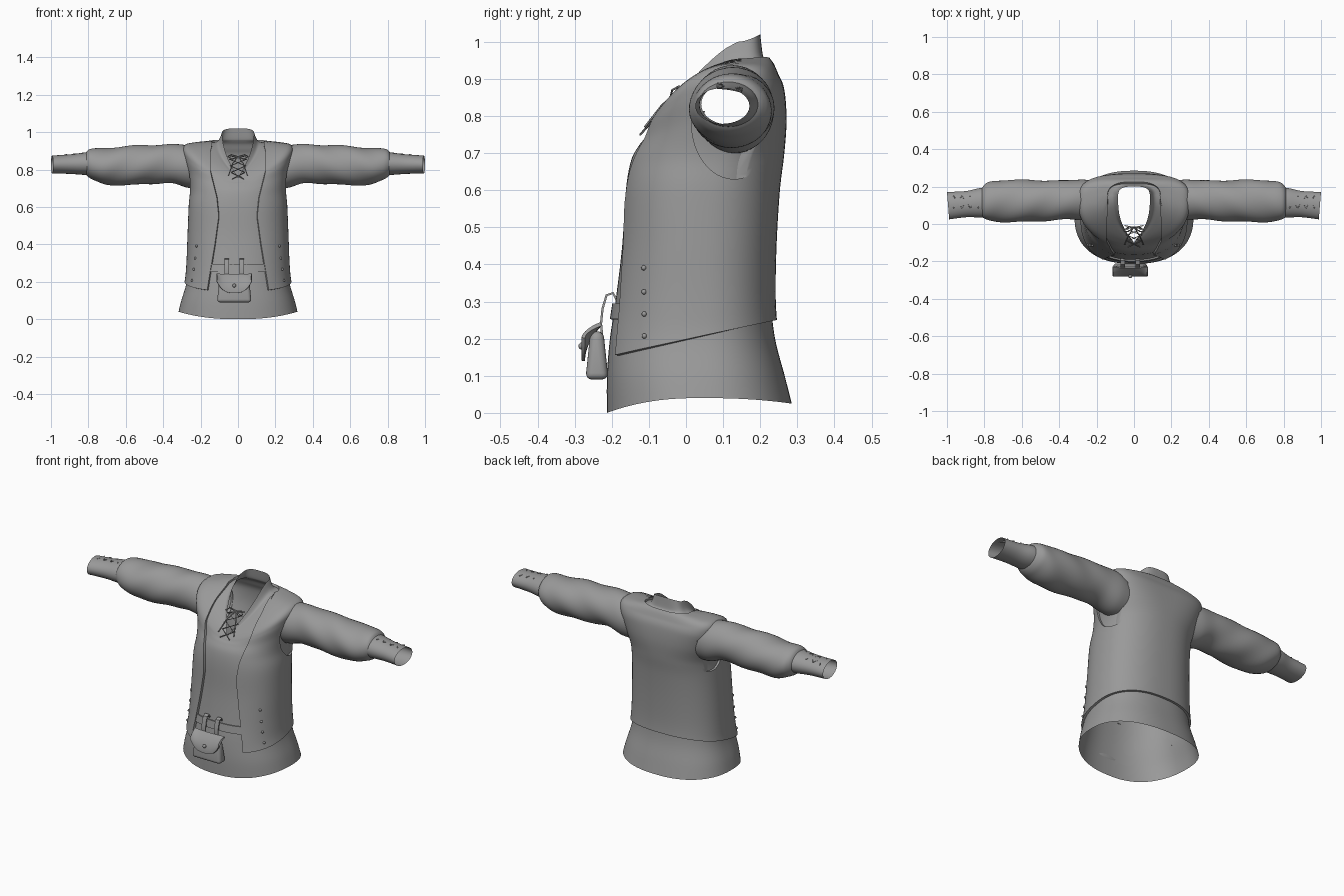
import bpy, bmesh, math
from mathutils import Vector

if "Cube" in bpy.data.objects:
    bpy.data.objects.remove(bpy.data.objects["Cube"])

grey = bpy.data.materials.new("grey_cloth")
grey.diffuse_color = (0.32, 0.32, 0.32, 1)
grey.use_nodes = True
grey.node_tree.nodes["Principled BSDF"].inputs["Base Color"].default_value = grey.diffuse_color


def add(name, verts, faces):
    me = bpy.data.meshes.new(name)
    me.from_pydata([tuple(v) for v in verts], [], faces)
    ob = bpy.data.objects.new(name, me)
    bpy.context.collection.objects.link(ob)
    me.materials.append(grey)
    return ob


def finish(ob, angle=40):
    bpy.ops.object.select_all(action='DESELECT')
    ob.select_set(True)
    bpy.context.view_layer.objects.active = ob
    bpy.ops.object.convert(target='MESH')
    bpy.ops.object.shade_smooth_by_angle(angle=math.radians(angle))


def grid(name, pts, closed=False):
    """Skin a list of point rows."""
    n, m = len(pts), len(pts[0])
    faces = [(j * m + i, j * m + (i + 1) % m, (j + 1) * m + (i + 1) % m, (j + 1) * m + i)
             for j in range(n - 1) for i in range(m if closed else m - 1)]
    return add(name, [p for r in pts for p in r], faces)


def solidify(ob, t, offset=1):
    mod = ob.modifiers.new("thick", 'SOLIDIFY')
    mod.thickness, mod.offset = t, offset


def tube(name, paths, r=0.004):
    cu = bpy.data.curves.new(name, 'CURVE')
    cu.dimensions, cu.bevel_depth, cu.bevel_resolution = '3D', r, 1
    cu.use_fill_caps = True
    for path in paths:
        sp = cu.splines.new('POLY')
        sp.points.add(len(path) - 1)
        for p, c in zip(sp.points, path):
            p.co = (*c, 1)
    cu.materials.append(grey)
    ob = bpy.data.objects.new(name, cu)
    bpy.context.collection.objects.link(ob)
    finish(ob)


def spline(rows, v):
    """Smooth interpolation between table rows."""
    i = max(0, min(int(v), len(rows) - 2))
    t = v - i
    a, b, c, d = (rows[max(0, min(k, len(rows) - 1))] for k in (i - 1, i, i + 1, i + 2))
    return [q + 0.5 * t * (r - p + t * (2 * p - 5 * q + 4 * r - s + t * (3 * (q - r) + s - p)))
            for p, q, r, s in zip(a, b, c, d)]


# Torso rings: half width, y front/side/back, z front/side/back, teardrop amount
RINGS = [(.318, -.213, .04, .285, .0, .04, .025, 0), (.303, -.213, .04, .266, .1, .1, .1, 0),
         (.274, -.205, .04, .24, .2, .2, .2, 0), (.264, -.19, .04, .23, .3, .3, .3, 0),
         (.258, -.172, .04, .232, .45, .45, .45, 0), (.252, -.162, .05, .241, .6, .6, .6, 0),
         (.246, -.148, .08, .253, .68, .69, .7, 0), (.26, -.127, .11, .259, .72, .78, .79, .1),
         (.28, -.115, .125, .253, .735, .87, .87, .2), (.28, -.11, .13, .237, .742, .92, .91, .3),
         (.22, -.107, .135, .226, .746, .935, .935, .5), (.14, -.104, .14, .215, .75, .943, .95, .8),
         (.105, -.102, .14, .207, .752, .955, .965, 1), (.085, -.1, .14, .2, .755, 1.0, 1.02, 1)]


def surf(v, a):
    """Point on the torso: v is height along the rings, a the angle from the front."""
    w, yf, ys, yb, zf, zs, zb, t = spline(RINGS, v)
    t = max(0, min(1, t))
    s, c = math.sin(a), math.cos(a)
    front = c > 0
    k = .85 - min(1, t * 5) * (.1 if front else .25)
    kx = k + 1.5 * t if front else k
    x = w * math.copysign(abs(s) ** kx, s)
    y = ys + ((yf if front else yb) - ys) * abs(c) ** k
    z = zs + ((zf if front else zb) - zs) * abs(c) ** (2 - t)
    return Vector((x, y, z))


def normal(v, a):
    return (surf(v, a + .01) - surf(v, a - .01)).cross(surf(v + .02, a) - surf(v - .02, a)).normalized()


def find(f, lo, hi):
    """Bisect for the point where f becomes positive."""
    for _ in range(30):
        mid = (lo + hi) / 2
        lo, hi = (lo, mid) if f(mid) > 0 else (mid, hi)
    return lo


# Shirt body with collar, open at the neck, hem and arms
shirt = grid("shirt_body", [[surf(j / 5, math.tau * i / 96) for i in range(96)] for j in range(66)], True)
bm = bmesh.new()
bm.from_mesh(shirt.data)
holes = [f for f in bm.faces if abs(f.calc_center_median().x) > .15 and
         ((f.calc_center_median().y - .12) / .08) ** 2 + ((f.calc_center_median().z - .825) / .085) ** 2 < 1]
bmesh.ops.delete(bm, geom=holes, context='FACES')
bm.to_mesh(shirt.data)
bm.free()
finish(shirt, 60)

# Vest, with curved front edges and a hem that rises to the back
EDGE = [(0, .17), (.15, .16), (.4, .12), (.55, .1), (.65, .11), (.8, .148), (.88, .15), (.93, .138), (1.1, .135)]


def edge_x(z):
    for (z0, x0), (z1, x1) in zip(EDGE, EDGE[1:]):
        if z <= z1:
            return x0 + (x1 - x0) * (z - z0) / (z1 - z0)
    return .135


def edge_angle(v):
    return find(lambda a: surf(v, a).x - edge_x(surf(v, a).z), 0, math.pi / 2)


cols = []
for i in range(81):
    f = i / 80
    ang = lambda v: edge_angle(v) + f * (math.tau - 2 * edge_angle(v))
    v0 = find(lambda v: surf(v, ang(v)).z - .15 - .23 * (surf(v, ang(v)).y + .2), 1, 3.5)
    cols.append([surf(v, ang(v)) for v in (v0 + (11 - v0) * j / 50 for j in range(51))])
vest = grid("vest", [list(r) for r in zip(*cols)])
solidify(vest, .012)

# Armhole cutters
for side in (-1, 1):
    bpy.ops.mesh.primitive_cylinder_add(vertices=48, radius=1, depth=.2, location=(side * .335, .13, .78),
                                        rotation=(0, math.pi / 2, 0))
    cut = bpy.context.object
    cut.name = "armhole_cutter"
    cut.scale = (.15, .115, 1)
    cut.hide_render = True
    cut.hide_set(True)
    mod = vest.modifiers.new("armhole", 'BOOLEAN')
    mod.operation, mod.object = 'DIFFERENCE', cut
finish(vest)

# Sleeves and cuffs: x, y centre, z centre, y radius, z radius
SLEEVE = [(.19, .13, .805, .095, .105), (.27, .13, .815, .108, .113), (.36, .128, .83, .104, .104),
          (.46, .124, .825, .108, .104), (.58, .122, .82, .112, .105), (.7, .121, .815, .112, .098),
          (.77, .121, .826, .104, .085), (.8, .118, .832, .09, .073), (.815, .115, .832, .074, .055)]
CUFF = [(.79, .115, .832, .082, .062), (.83, .113, .831, .078, .059), (.9, .106, .829, .07, .052),
        (1.0, .098, .827, .073, .048)]


def limb(name, rows, side, fold):
    pts = []
    for j in range((len(rows) - 1) * 6 + 1):
        x, y, z, ry, rz = spline(rows, j / 6)
        amp = fold * math.sin(math.pi * j / ((len(rows) - 1) * 6))
        ring = []
        for i in range(40):
            a = math.tau * i / 40
            q = 1 + amp * math.sin(2 * a + 14 * x) * math.sin(15 * x + a)
            slant = .006 * (math.sin(a) - 1) * max(0, (x - .9) * 10)
            ring.append((side * (x + slant), y + q * ry * math.sin(a), z + q * rz * math.cos(a)))
        pts.append(ring if side < 0 else ring[::-1])
    finish(grid(name, pts, True), 60)


for side, tag in ((-1, "left"), (1, "right")):
    limb(tag + "_sleeve", SLEEVE, side, .05)
    limb(tag + "_cuff", CUFF, side, 0)
    # Crossed cuff laces
    xs = [.83, .875, .92, .965]
    paths = [[(side * x, .085 if (i + p) % 2 else .15, .888 - .09 * (x - .83) - (0 if (i + p) % 2 else .01))
              for i, x in enumerate(xs)] for p in (0, 1)]
    tube(tag + "_cuff_lace", paths, .003)

# Neck lacing with tails
def chest(x, z, lift=0):
    return (x, -.122 + (z - .745) * .92 - lift, z)


zs = [.75, .785, .82, .855, .875]
laces = [[chest((.045 if (i + p) % 2 else -.045) * (.7 + .1 * i), z, .006) for i, z in enumerate(zs)] for p in (0, 1)]
for s in (-1, 1):
    laces.append([chest(0, .87, .008), chest(s * .035, .88, .02), chest(s * .055, .87, .03), chest(s * .03, .855, .02),
                  chest(0, .87, .008)])
    laces.append([chest(0, .87, .008), chest(s * .03, .83, .02), chest(s * .05, .77, .012)])
tube("neck_lace", laces, .003)

# Vest rivets
for side in (-1, 1):
    for z in (.205, .265, .325, .39):
        v = find(lambda q: surf(q, 1).z - z, 1, 5)
        a = find(lambda q: surf(v, q).y + .105, 0, math.pi / 2)
        p = surf(v, a) + normal(v, a) * .013
        bpy.ops.mesh.primitive_uv_sphere_add(segments=10, ring_count=6, radius=.007, location=(side * p.x, p.y, p.z))
        bpy.context.object.name = "vest_rivet"
        bpy.context.object.data.materials.append(grey)
        finish(bpy.context.object)

# Belt across the front
belt = grid("belt", [[surf(v, -.55 + 1.1 * i / 24) for i in range(25)] for v in (2.55, 2.75, 2.95)])
solidify(belt, .008)
finish(belt)

# Pouch body
bpy.ops.mesh.primitive_cube_add(size=1, location=(-.02, -.24, .155))
pouch = bpy.context.object
pouch.name = "pouch"
pouch.data.materials.append(grey)
for v in pouch.data.vertices:
    wide = 1 if v.co.z < 0 else .85
    v.co = (v.co.x * .185 * wide, v.co.y * (.062 if v.co.z < 0 else .035), v.co.z * .13)
mod = pouch.modifiers.new("round", 'BEVEL')
mod.width, mod.segments = .02, 4
finish(pouch)

# Pouch flap, rounded at its lower edge and leaning outward
rows = []
for j in range(9):
    t = j / 8
    rows.append([(-.02 + .095 * u, -.272 + .045 * t ** 2,
                  .235 - (1 - t) * .095 * (1 - abs(u) ** 3 * .65)) for u in (i / 10 - 1 for i in range(21))])
flap = grid("pouch_flap", rows)
solidify(flap, .01)
finish(flap)
bpy.ops.mesh.primitive_uv_sphere_add(segments=12, ring_count=8, radius=.01, location=(-.02, -.28, .18))
bpy.context.object.name = "pouch_button"
bpy.context.object.data.materials.append(grey)
finish(bpy.context.object)

# Straps hanging the pouch from the belt
for x in (-.06, .02):
    path = [(-.222, .2), (-.226, .24), (-.222, .28), (-.212, .315), (-.198, .32), (-.19, .305)]
    strap = grid("pouch_strap", [[(x - .013, y, z), (x + .013, y, z)] for y, z in path])
    solidify(strap, .006)
    finish(strap)
